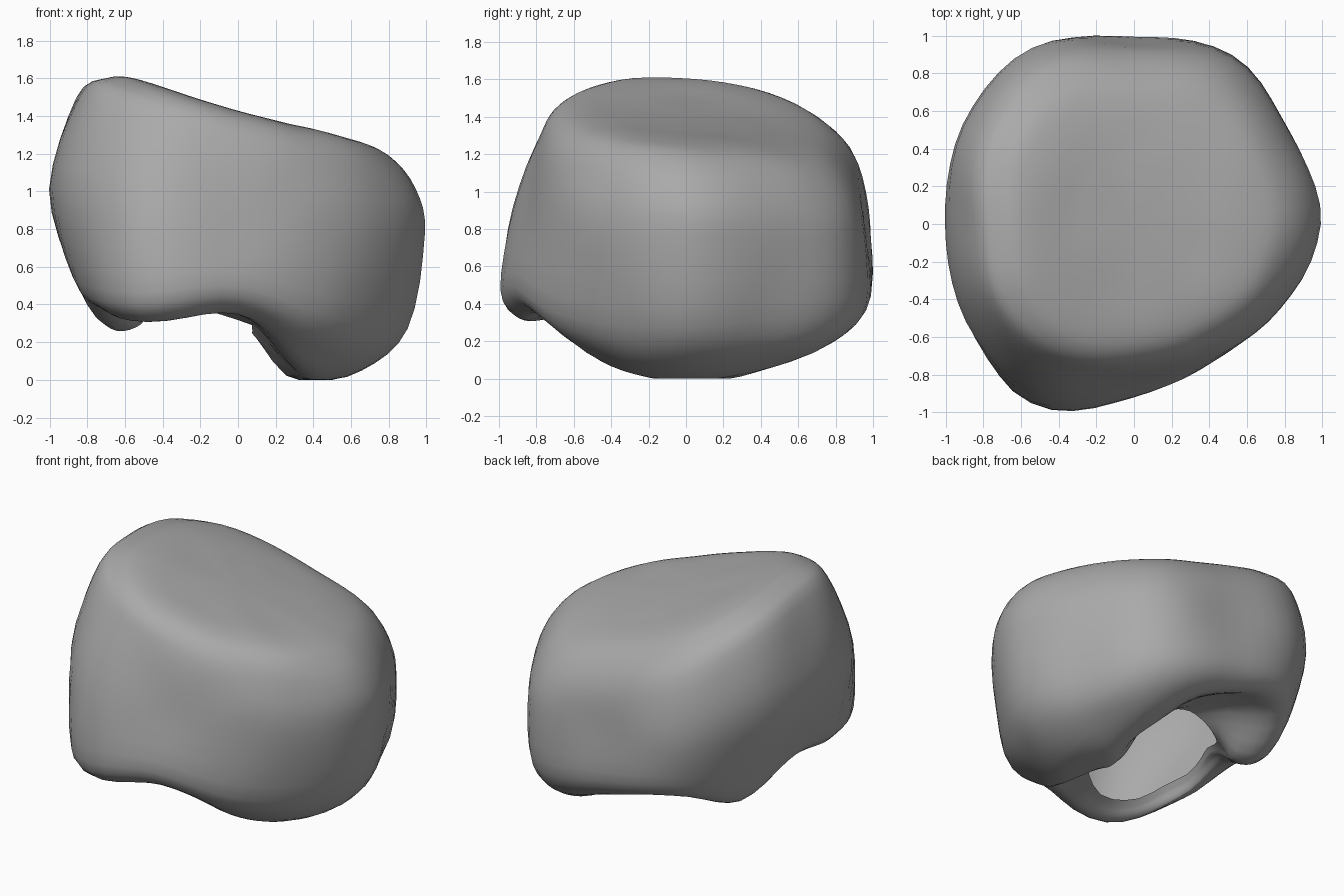
import bpy, bmesh, math
from mathutils import Vector, noise

if "Cube" in bpy.data.objects:
    bpy.data.objects.remove(bpy.data.objects["Cube"])

SIDES = 12      # control directions, counter-clockwise from +x
FINE = 5        # steps between neighbouring directions
STEPS = 4       # steps between neighbouring control rings

# Plan radius of each control ring
hole_r = (.08, .09, .12, .22, .38, .48, .6, .76, .8, .45, .18, .1)
inner_r = (.33, .37, .55, .65, .7, .62, .65, .8, .9, .65, .48, .38)
base_r = (.66, .74, .85, .87, .93, .78, .74, .84, 1, .8, .66, .62)
low_r = (.9, .9, 1.02, .99, 1.04, .9, .87, .96, 1.1, .92, .83, .82)
mid_r = (.99, .96, 1.03, .96, 1.08, 1.05, 1, 1.03, 1.04, .85, .83, .9)
shoulder_r = (.94, .92, .98, .92, 1, .94, .85, .88, .86, .78, .78, .85)
rim_r = (.8, .8, .85, .8, .84, .78, .7, .74, .75, .7, .69, .75)

# Heights of the underside rings
hole_z = (.25, .28, .33, .42, .48, .4, .52, .45, .37, .38, .3, .25)
inner_z = (0, 0, .12, .36, .45, .28, .47, .4, .32, .36, .12, .02)
base_z = (.05, .1, .17, .32, .42, .27, .44, .38, .32, .36, .17, .07)


def crown(x, y):
    """Height of the sloping top."""
    return 1.41 - .28 * x - .08 * y + .08 * x * x - .1 * y * y


def spline(a, b, c, d, t):
    """Smooth curve from b to c."""
    return b + (c - a) * (t / 2) + (a * 2 - b * 5 + c * 4 - d) * (t * t / 2) \
        + (b * 3 - a - c * 3 + d) * (t ** 3 / 2)


def around(row, k):
    """Sample a row of directions at fine step k."""
    i, t = k // FINE, (k % FINE) / FINE
    return spline(*(row[(i + j) % SIDES] for j in (-1, 0, 1, 2)), t)


def profile(k):
    """Section from the hollow underside, over the flank, to the top."""
    ang = math.tau * k / (SIDES * FINE)
    c, s = math.cos(ang), math.sin(ang)

    def at(r, z):
        return Vector((r * c, r * s, z))

    zb = around(base_z, k)
    rr, rs = around(rim_r, k), around(shoulder_r, k)
    shoulder_z = crown(rs * c, rs * s) - .2
    pts = [
        at(around(hole_r, k), around(hole_z, k)),
        at(around(inner_r, k), around(inner_z, k)),
        at(around(base_r, k), zb),
        at(around(low_r, k), zb * .7 + .24),
        at(around(mid_r, k), shoulder_z * .5 + .26),
        at(rs, shoulder_z),
        at(rr, crown(rr * c, rr * s) - .05),
        at(rr * .78, crown(rr * .78 * c, rr * .78 * s)),
        at(rr * .4, crown(rr * .4 * c, rr * .4 * s)),
    ]
    ends = [pts[0] * 2 - pts[1]] + pts + [pts[-1] * 2 - pts[-2]]
    out = []
    for i in range(len(pts) - 1):
        out += [spline(*ends[i:i + 4], t / STEPS) for t in range(STEPS)]
    return out + [pts[-1]]


# Boulder skin: rough below, smooth above, open in the hollow
bm = bmesh.new()
columns = []
for k in range(SIDES * FINE):
    column = []
    for n, p in enumerate(profile(k)):
        rough = .03 if n < STEPS else .005
        p += noise.noise_vector(p * 4) * rough
        p.z = max(p.z, 0)
        column.append(bm.verts.new(p))
    columns.append(column)

for k, col in enumerate(columns):
    nxt = columns[(k + 1) % len(columns)]
    for a, b, c, d in zip(col, nxt, nxt[1:], col[1:]):
        bm.faces.new((a, b, c, d))

# Close the top
peak = bm.verts.new((0, 0, crown(0, 0)))
for k, col in enumerate(columns):
    bm.faces.new((col[-1], columns[(k + 1) % len(columns)][-1], peak))

mesh = bpy.data.meshes.new("boulder")
bm.to_mesh(mesh)
bm.free()
boulder = bpy.data.objects.new("boulder", mesh)
bpy.context.collection.objects.link(boulder)

# Plain stone colour
stone = bpy.data.materials.new("grey stone")
stone.use_nodes = True
grey = (.4, .4, .4, 1)
stone.diffuse_color = grey
stone.node_tree.nodes["Principled BSDF"].inputs["Base Color"].default_value = grey
mesh.materials.append(stone)

bpy.context.view_layer.objects.active = boulder
boulder.select_set(True)
bpy.ops.object.shade_smooth_by_angle(angle=math.radians(50))
